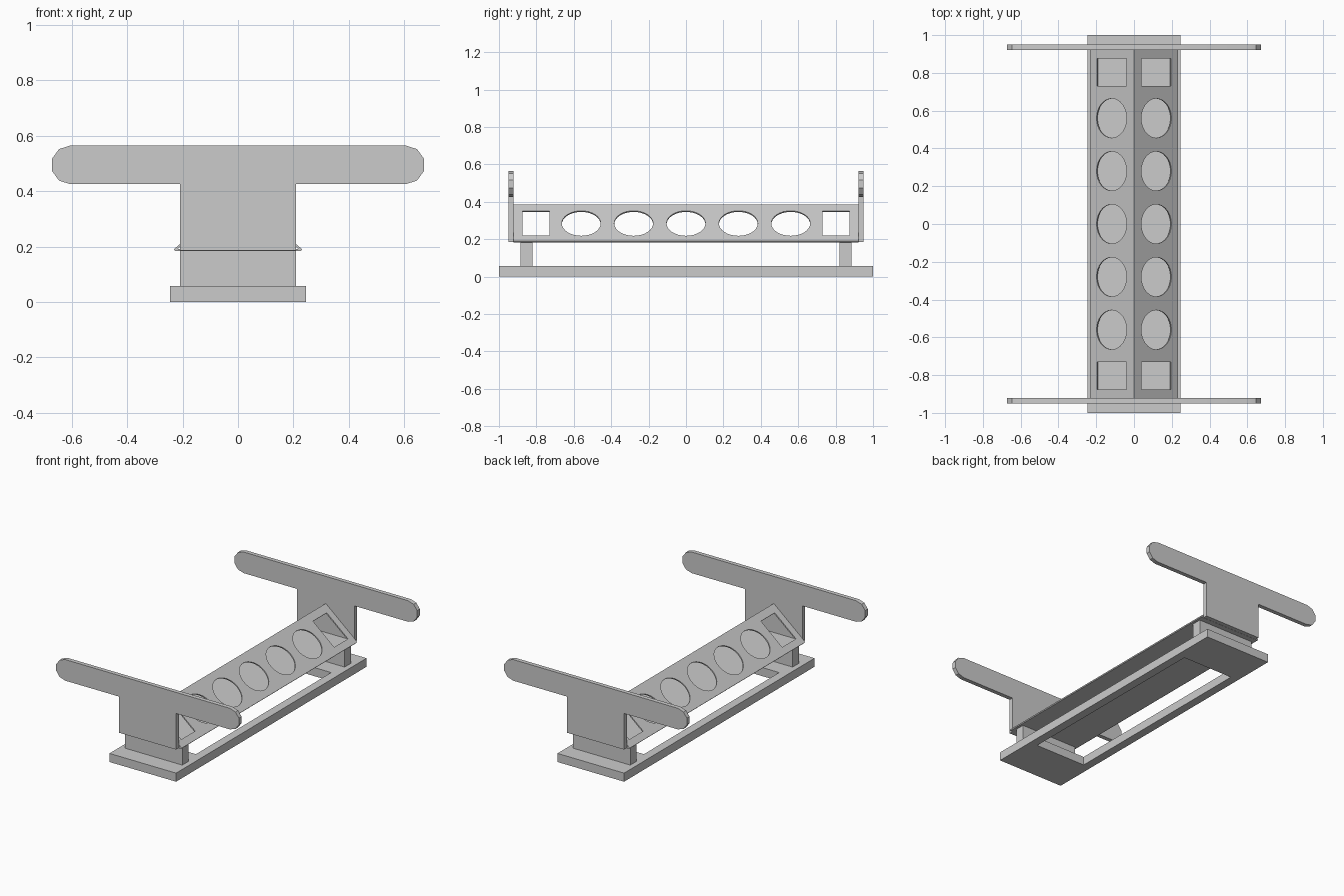
import bpy
from math import sin, cos, pi, radians, atan2, hypot

if "Cube" in bpy.data.objects:
    bpy.data.objects.remove(bpy.data.objects["Cube"])


def rect(x0, x1, y0, y1):
    return [(x0, y0), (x1, y0), (x1, y1), (x0, y1)]


def circle(cx, cy, r, n=32):
    return [(cx + r * cos(2 * pi * i / n), cy + r * sin(2 * pi * i / n)) for i in range(n)]


def plate(name, loops, thick, loc, rot=(0, 0, 0)):
    """Flat plate from an outline plus hole loops, centred on its own plane."""
    cu = bpy.data.curves.new(name, 'CURVE')
    cu.dimensions = '2D'
    cu.fill_mode = 'BOTH'
    cu.extrude = thick / 2
    for pts in loops:
        sp = cu.splines.new('POLY')
        sp.points.add(len(pts) - 1)
        for p, (x, y) in zip(sp.points, pts):
            p.co = (x, y, 0, 1)
        sp.use_cyclic_u = True
    ob = bpy.data.objects.new(name, cu)
    bpy.context.collection.objects.link(ob)
    ob.location = loc
    ob.rotation_euler = rot
    bpy.ops.object.select_all(action='DESELECT')
    bpy.context.view_layer.objects.active = ob
    ob.select_set(True)
    bpy.ops.object.convert(target='MESH')
    ob = bpy.context.object
    ob.name = name
    bpy.ops.object.shade_smooth_by_angle(angle=radians(30))
    return ob


def box(name, x, y0, y1, z0, z1):
    return plate(name, [rect(-x, x, y0, y1)], z1 - z0, (0, 0, (z0 + z1) / 2))


# base frame with long opening
plate("base_frame", [rect(-.245, .245, -1, 1), rect(-.188, .188, -.71, .71)], .057, (0, 0, .0285))

# T-shaped end plate outline with faceted round bar ends
R, CX, CZ = .07, .605, .495
right_end = [(CX + R * cos(a), CZ + R * sin(a)) for a in (radians(-90 + 36 * i) for i in range(6))]
left_end = [(-x, z) for x, z in reversed(right_end)]
tee = [(-.21, .185), (.21, .185), (.21, .425)] + right_end + left_end + [(-.21, .425)]

for s, side in ((-1, "front"), (1, "back")):
    y0, y1 = sorted((s * .82, s * .885))
    box(side + "_post", .21, y0, y1, .057, .185)
    plate(side + "_end_plate", [tee], .028, (0, s * .936, 0), (pi / 2, 0, 0))

# hollow triangular channel: two perforated slopes and a floor
W, TOP, FOOT, T, Y = .232, .385, .19, .008, .922
slope = atan2(TOP - FOOT, W)
length = hypot(TOP - FOOT, W)
loops = [rect(0, length, -Y, Y)]
loops += [circle(.155, .28 * i, .104) for i in range(-2, 3)]
loops += [rect(.052, .256, *sorted((s * .73, s * .875))) for s in (-1, 1)]
for s, side in ((1, "right"), (-1, "left")):
    plate(side + "_slope_panel", loops, T,
          (-s * T / 2 * sin(slope), 0, TOP - T / 2 * cos(slope)),
          (0, slope, 0 if s > 0 else pi))
box("channel_floor", .226, -Y, Y, .184, .192)
